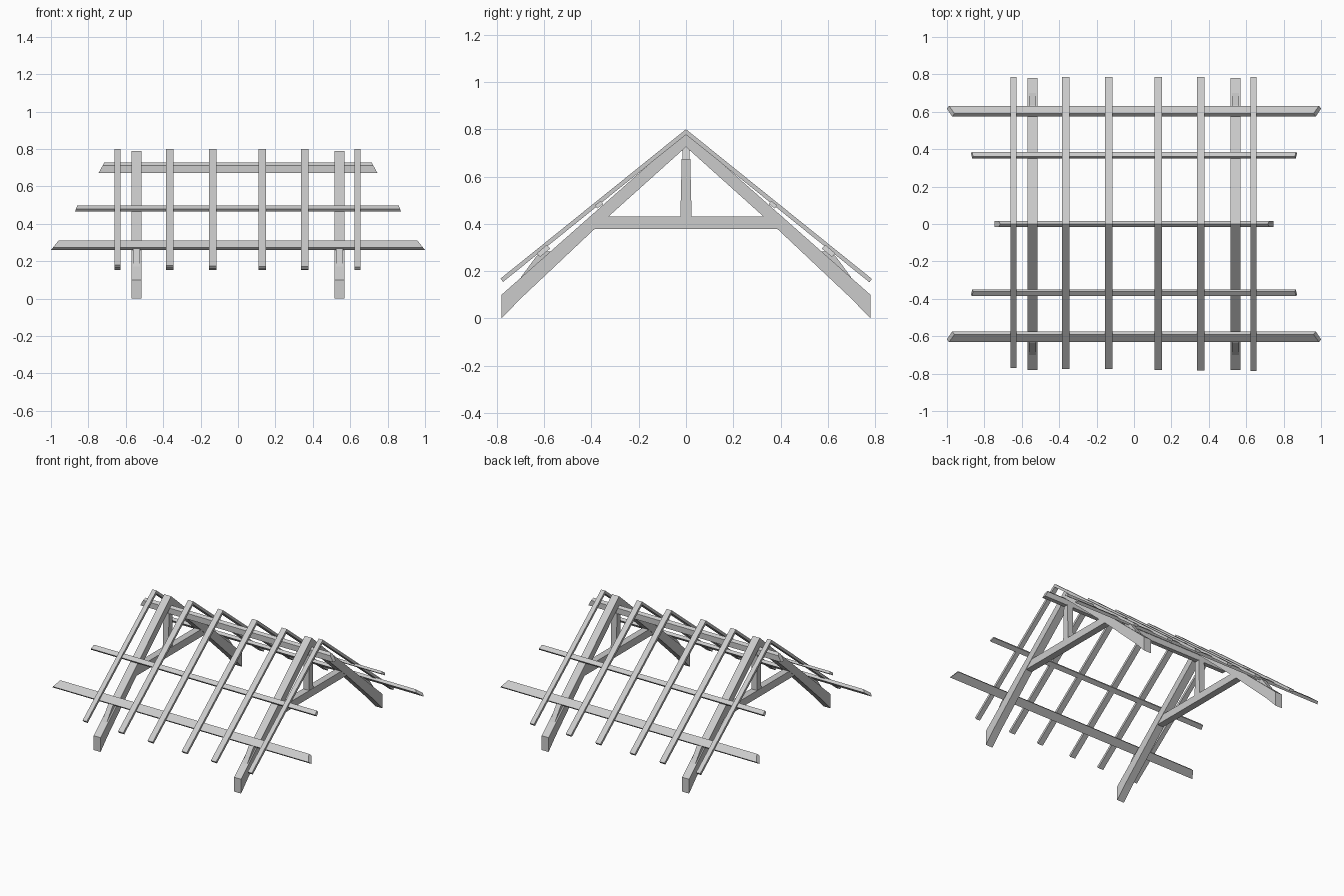
import bpy
import bmesh

cube = bpy.data.objects.get("Cube")
if cube:
    bpy.data.objects.remove(cube)

timber = bpy.data.materials.new("timber_grey")
timber.use_nodes = True
GREY = (0.6, 0.6, 0.6, 1)
timber.diffuse_color = GREY
timber.node_tree.nodes["Principled BSDF"].inputs["Base Color"].default_value = GREY


def beam(name, profile, x, half, slant=0.0, side=1):
    """Extrude a (y, z) profile along x; slant lengthens the lower part of both ends."""
    top = max(z for _, z in profile)
    bm = bmesh.new()
    rings = []
    for end in (-1, 1):
        rings.append([bm.verts.new((x + end * (half + slant * (top - z)), side * y, z))
                      for y, z in profile])
    left, right = rings
    bm.faces.new(left)
    bm.faces.new(right)
    n = len(profile)
    for i in range(n):
        j = (i + 1) % n
        bm.faces.new((left[i], left[j], right[j], right[i]))
    bmesh.ops.recalc_face_normals(bm, faces=bm.faces)
    mesh = bpy.data.meshes.new(name)
    bm.to_mesh(mesh)
    bm.free()
    mesh.materials.append(timber)
    obj = bpy.data.objects.new(name, mesh)
    bpy.context.collection.objects.link(obj)
    return obj


# Timber cross-sections and outlines, given as (y, z) on the back slope
PRINCIPAL = [(0, 0.79), (0.78, 0.10), (0.78, 0), (0.70, 0.083), (0.39, 0.375), (0, 0.725)]
CLEAT = [(0.57, 0.28), (0.60, 0.29), (0.635, 0.26), (0.70, 0.172), (0.66, 0.18)]
TIE = [(-0.39, 0.378), (0.39, 0.378), (0.33, 0.43), (-0.33, 0.43)]
POST = [(-0.024, 0.425), (0.024, 0.425), (0.018, 0.675), (-0.018, 0.675)]
RIDGE = [(-0.015, 0.672), (0.015, 0.672), (0.015, 0.712), (0, 0.727), (-0.015, 0.712)]
EAVE_PURLIN = [(0.575, 0.295), (0.59, 0.31), (0.632, 0.274), (0.617, 0.26)]
MID_PURLIN = [(0.35, 0.483), (0.36, 0.497), (0.386, 0.478), (0.376, 0.465)]

SIDES = (("front", -1), ("back", 1))

# Two trusses
for hand, x in (("right", -0.543), ("left", 0.543)):
    for face, s in SIDES:
        beam(f"{hand}_{face}_principal_rafter", PRINCIPAL, x, 0.027, side=s)
        beam(f"{hand}_{face}_purlin_cleat", CLEAT, x, 0.018, side=s)
    beam(f"{hand}_tie_beam", TIE, x, 0.024)
    beam(f"{hand}_king_post", POST, x, 0.022)

# Lengthwise timbers with slanted ends
beam("ridge_beam", RIDGE, 0, 0.715, 0.55)
for face, s in SIDES:
    beam(f"{face}_eave_purlin", EAVE_PURLIN, 0, 0.96, 0.8, s)
    beam(f"{face}_middle_purlin", MID_PURLIN, 0, 0.86, 0.35, s)

# Common rafters, cut square at the eaves
PITCH = 0.805
for i, x in enumerate((-0.645, -0.365, -0.135, 0.13, 0.358, 0.64)):
    half = 0.016 if abs(x) > 0.5 else 0.02
    for face, s in SIDES:
        reach = 0.787 if s > 0 else 0.778 + 0.011 * x
        foot = 0.80 - PITCH * reach
        profile = [(0, 0.80), (reach, foot), (reach - 0.011, foot - 0.014), (0, 0.777)]
        beam(f"{face}_common_rafter_{i + 1}", profile, x, half, side=s)
